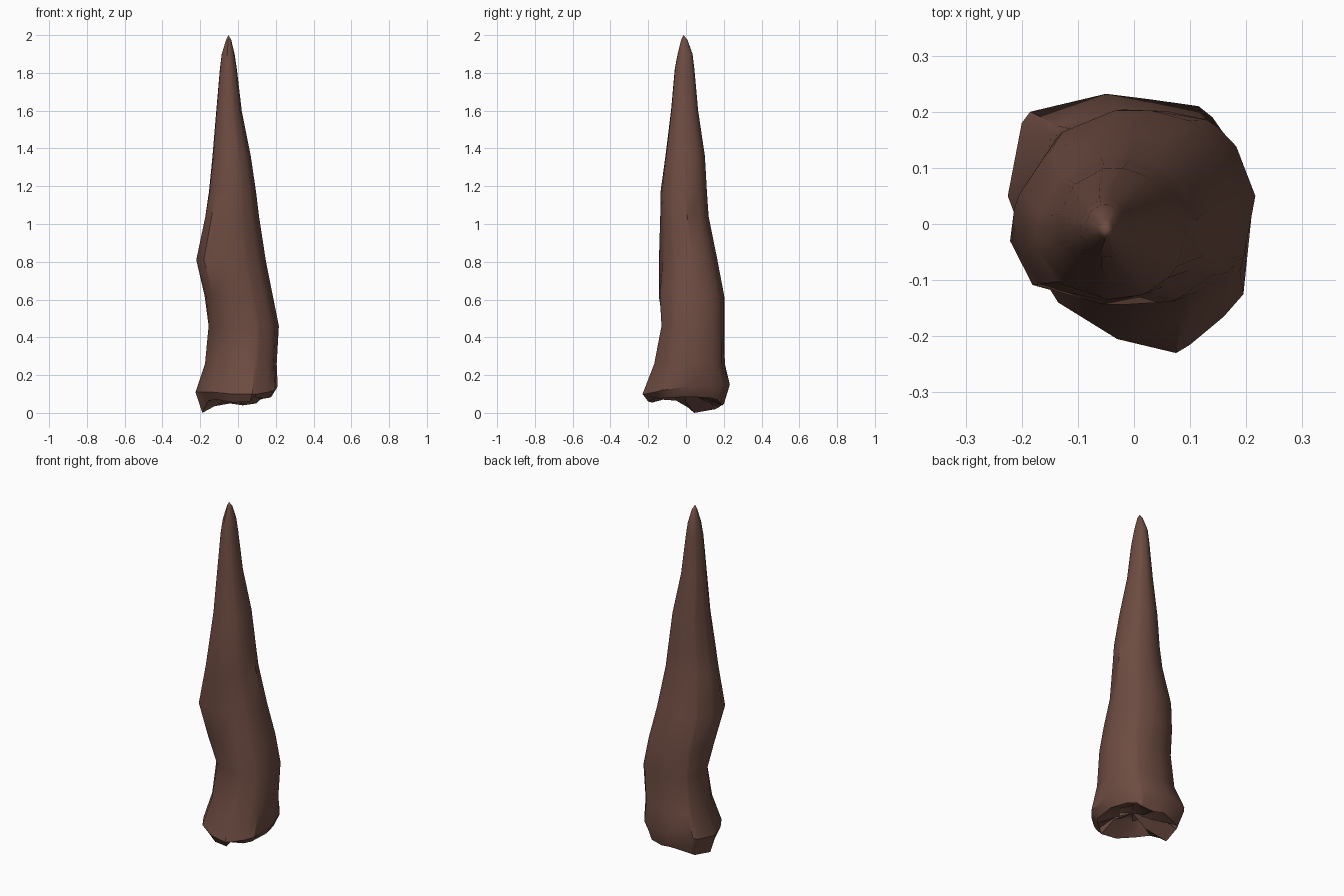
import bpy, bmesh, math, random

if "Cube" in bpy.data.objects:
    bpy.data.objects.remove(bpy.data.objects["Cube"])

random.seed(4)

brown = bpy.data.materials.new("dark_brown_rock")
brown.diffuse_color = (0.153, 0.072, 0.053, 1)
brown.use_nodes = True
brown.node_tree.nodes["Principled BSDF"].inputs["Base Color"].default_value = brown.diffuse_color

# Uneven base outline: x, y, height of widest point, height of lower rim
BASE = [(0.21, 0.02, .14, .085), (0.175, 0.14, .15, .08), (0.14, 0.19, .15, .07), (0.115, 0.21, .15, .05),
        (0.03, 0.222, .15, .04), (-0.05, 0.232, .15, .05), (-0.185, 0.2, .14, .03), (-0.2, 0.18, .13, .02),
        (-0.225, 0.05, .11, 0.0), (-0.21, 0.01, .11, .03), (-0.185, -0.06, .11, .065),
        (-0.135, -0.14, .11, .07), (-0.03, -0.205, .10, .055), (0.075, -0.23, .10, .06),
        (0.1, -0.215, .10, .085), (0.16, -0.165, .11, .075), (0.195, -0.125, .12, .08)]

# Shaft sections: z, x min, x max, y min, y max, share of base outline, front-left bulge
RINGS = [(.26, -.172, .212, -.170, .205, .8, 0.0), (.46, -.157, .221, -.135, .205, .5, -.05),
         (.62, -.175, .187, -.144, .205, .3, .08), (.81, -.200, .148, -.126, .168, .1, .27),
         (1.04, -.168, .112, -.130, .121, 0, .12), (1.17, -.152, .096, -.133, .112, 0, .05),
         (1.36, -.135, .068, -.110, .101, 0, 0), (1.60, -.115, .020, -.080, .065, 0, 0),
         (1.82, -.096, -.006, -.060, .045, 0, 0), (1.90, -.086, -.018, -.045, .035, 0, 0),
         (1.975, -.063, -.036, -.026, .008, 0, 0)]


def shaft_ring(z, x0, x1, y0, y1, blend, bulge):
    pts = []
    for bx, by, *_ in BASE:
        u, v = bx / .22, by / .23
        a = math.atan2(v, u)
        k = 1 + bulge * max(0, math.cos(a + math.radians(135))) ** 3
        u = (blend * u + (1 - blend) * math.cos(a)) * k
        v = (blend * v + (1 - blend) * math.sin(a)) * k
        pts.append(((x0 + x1) / 2 + u * (x1 - x0) / 2, (y0 + y1) / 2 + v * (y1 - y0) / 2, z))
    return pts


# Broken underside, lower rim and wide foot, then the shaft
inner = [(x * .45 + random.uniform(-.03, .03), y * .45 + random.uniform(-.03, .03),
          lo + random.uniform(.03, .08)) for x, y, hi, lo in BASE]
rim = [(x * .84, y * .87, lo) for x, y, hi, lo in BASE]
foot = [(x, y, hi) for x, y, hi, lo in BASE]
sections = [inner, rim, foot] + [shaft_ring(*r) for r in RINGS]

bm = bmesh.new()
loops = [[bm.verts.new(p) for p in s] for s in sections]
n = len(BASE)
for a, b in zip(loops, loops[1:]):
    for i in range(n):
        j = (i + 1) % n
        bm.faces.new((a[i], a[j], b[j], b[i]))
tip = bm.verts.new((-.05, -.013, 2))
hollow = bm.verts.new((.01, 0, .12))
for i in range(n):
    j = (i + 1) % n
    bm.faces.new((loops[-1][i], loops[-1][j], tip))
    bm.faces.new((loops[0][j], loops[0][i], hollow))
bmesh.ops.recalc_face_normals(bm, faces=bm.faces)

mesh = bpy.data.meshes.new("rock_spike")
bm.to_mesh(mesh)
bm.free()
mesh.materials.append(brown)
spike = bpy.data.objects.new("rock_spike", mesh)
bpy.context.collection.objects.link(spike)
bpy.context.view_layer.objects.active = spike
spike.select_set(True)
bpy.ops.object.shade_smooth_by_angle(angle=math.radians(35))
